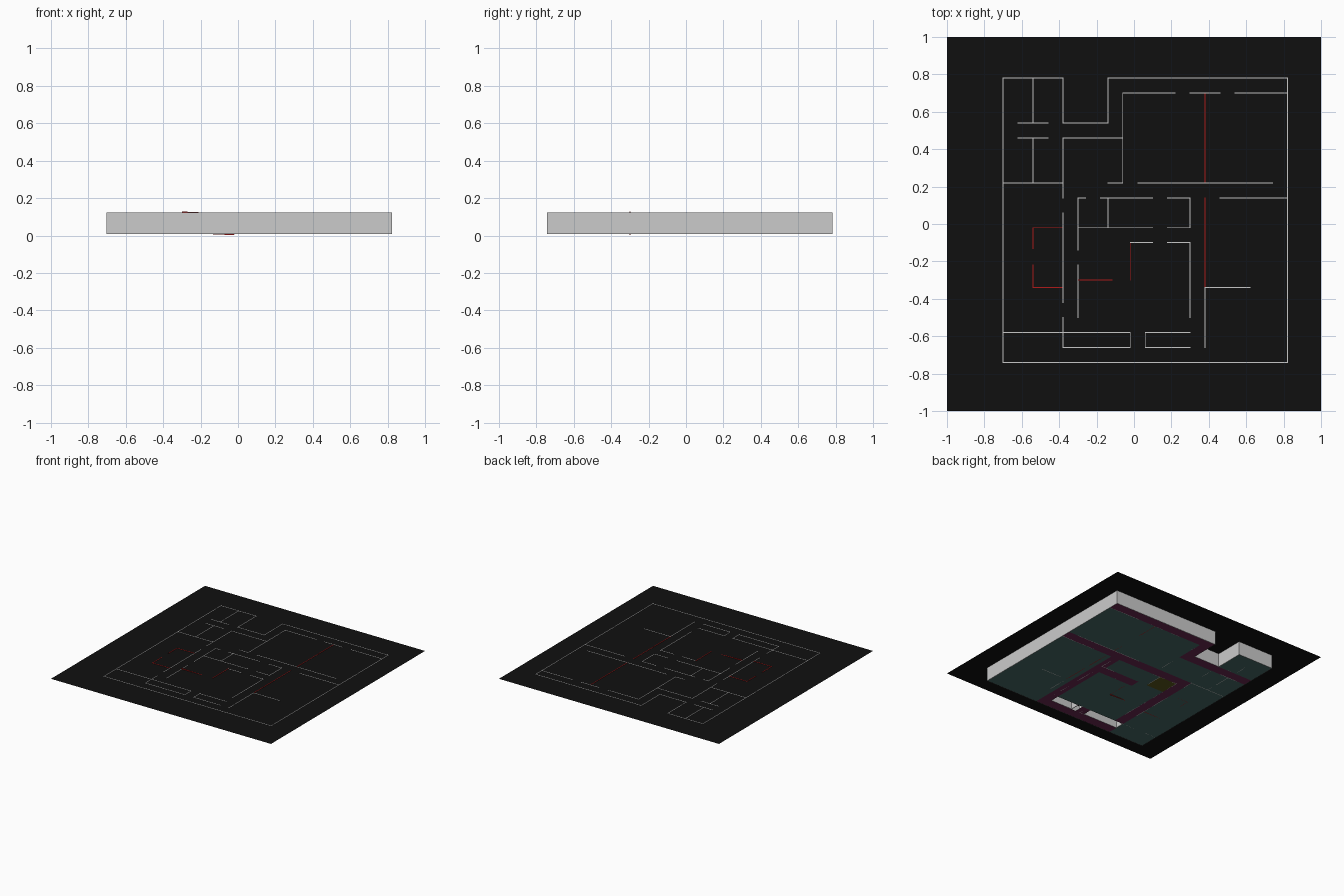
import bpy, bmesh
from mathutils import Matrix

if "Cube" in bpy.data.objects:
    bpy.data.objects.remove(bpy.data.objects["Cube"])

FLOOR, TOP, T = 0.008, 0.122, 0.005   # floor height, wall top, wall thickness
X0, Y0, CELL, N = -0.70, -0.74, 0.08, 19


def material(name, rgb):
    m = bpy.data.materials.new(name)
    m.diffuse_color = (*rgb, 1)
    m.use_nodes = True
    m.node_tree.nodes["Principled BSDF"].inputs["Base Color"].default_value = m.diffuse_color
    return m


def add_object(name, bm, mat=None):
    me = bpy.data.meshes.new(name)
    bm.to_mesh(me)
    bm.free()
    if mat:
        me.materials.append(mat)
    ob = bpy.data.objects.new(name, me)
    bpy.context.collection.objects.link(ob)
    return ob


def walls(name, horizontal, vertical, mat=None):
    """Thin upright slabs: horizontal (y, x0, x1) and vertical (x, y0, y1)."""
    bm = bmesh.new()
    boxes = [((a + b) / 2, y, b - a + T, T) for y, a, b in horizontal]
    boxes += [(x, (a + b) / 2, T, b - a + T) for x, a, b in vertical]
    for cx, cy, sx, sy in boxes:
        bmesh.ops.create_cube(bm, size=1, matrix=(
            Matrix.Translation((cx, cy, (FLOOR + TOP) / 2))
            @ Matrix.Diagonal((sx, sy, TOP - FLOOR, 1))))
    return add_object(name, bm, mat)


black = material("black", (0.005, 0.005, 0.005))
red = material("red", (0.45, 0.01, 0.01))
teal = material("teal", (0.06, 0.14, 0.13))
purple = material("purple", (0.14, 0.02, 0.08))
olive = material("olive", (0.10, 0.09, 0.01))

# Square ceiling sheet over everything
bm = bmesh.new()
bmesh.ops.create_grid(bm, x_segments=1, y_segments=1, size=1,
                      matrix=Matrix.Translation((0, 0, TOP - 0.002)))
add_object("ceiling", bm, black)

# Floor areas as (x0, x1, y0, y1); everything else inside is room floor
voids = [(-.38, -.14, .54, .78), (-.38, -.02, -.66, -.58), (.06, .30, -.66, -.58)]
corridors = [(-.38, .82, .14, .22), (-.14, .82, .70, .78), (-.14, -.06, .46, .78),
             (-.70, -.06, .46, .54), (.30, .38, -.74, .14), (-.38, -.30, -.58, .22),
             (-.02, .30, -.10, -.02), (-.38, .38, -.74, -.66), (-.02, .06, -.66, -.58)]
closet = [(-.30, -.14, -.02, .14)]


def inside(x, y, rects):
    return any(a < x < b and c < y < d for a, b, c, d in rects)


floors = {"room_floor": (bmesh.new(), teal), "corridor_floor": (bmesh.new(), purple),
          "closet_floor": (bmesh.new(), olive)}
for i in range(N):
    for j in range(N):
        x, y = X0 + (i + .5) * CELL, Y0 + (j + .5) * CELL
        if inside(x, y, voids):
            continue
        key = ("corridor_floor" if inside(x, y, corridors)
               else "closet_floor" if inside(x, y, closet) else "room_floor")
        bmesh.ops.create_grid(floors[key][0], x_segments=1, y_segments=1, size=CELL / 2,
                              matrix=Matrix.Translation((x, y, FLOOR)))
for name, (bm, mat) in floors.items():
    bmesh.ops.remove_doubles(bm, verts=bm.verts, dist=1e-4)
    add_object(name, bm, mat)

# Outer walls
walls("outer_walls",
      [(.78, -.70, -.38), (.54, -.38, -.14), (.78, -.14, .82), (-.74, -.70, .82)],
      [(-.70, -.74, .78), (-.38, .54, .78), (-.14, .54, .78), (.82, -.74, .78)])

# Inner walls with door gaps
walls("inner_walls",
      [(.70, -.06, .22), (.70, .30, .46), (.70, .54, .82),
       (.54, -.62, -.46), (.46, -.62, -.46), (.46, -.38, -.06),
       (.22, -.70, -.38), (.22, -.14, -.06), (.22, .02, .74),
       (.14, -.30, -.26), (.14, -.18, .10), (.14, .18, .30), (.14, .46, .82),
       (-.02, -.30, .10), (-.02, .18, .30), (-.10, -.02, .10), (-.10, .18, .30),
       (-.34, .38, .62), (-.58, -.70, -.02), (-.58, .06, .30),
       (-.66, -.38, -.02), (-.66, .06, .30)],
      [(-.54, .54, .78), (-.54, .22, .46), (-.38, .14, .46), (-.38, -.42, .06),
       (-.38, -.66, -.50), (-.30, -.14, .14), (-.30, -.50, -.22), (-.14, -.02, .14),
       (-.06, .22, .70), (-.02, -.66, -.58), (.06, -.66, -.58),
       (.30, -.02, .14), (.30, -.50, -.10), (.38, -.66, -.34)])

# Red partitions
walls("red_partitions", [(-.02, -.54, -.38), (-.34, -.54, -.38)],
      [(.38, .22, .70), (.38, -.34, .14), (-.02, -.30, -.10),
       (-.54, -.13, -.02), (-.54, -.34, -.22)], red)

# One red partition leans slightly, poking through ceiling and floor
lean = walls("tilted_red_partition", [(-.30, -.30, -.02)], [], red)
c = Matrix.Translation((-.16, -.30, (FLOOR + TOP) / 2))
lean.data.transform(c @ Matrix.Rotation(0.045, 4, 'Y') @ c.inverted())
